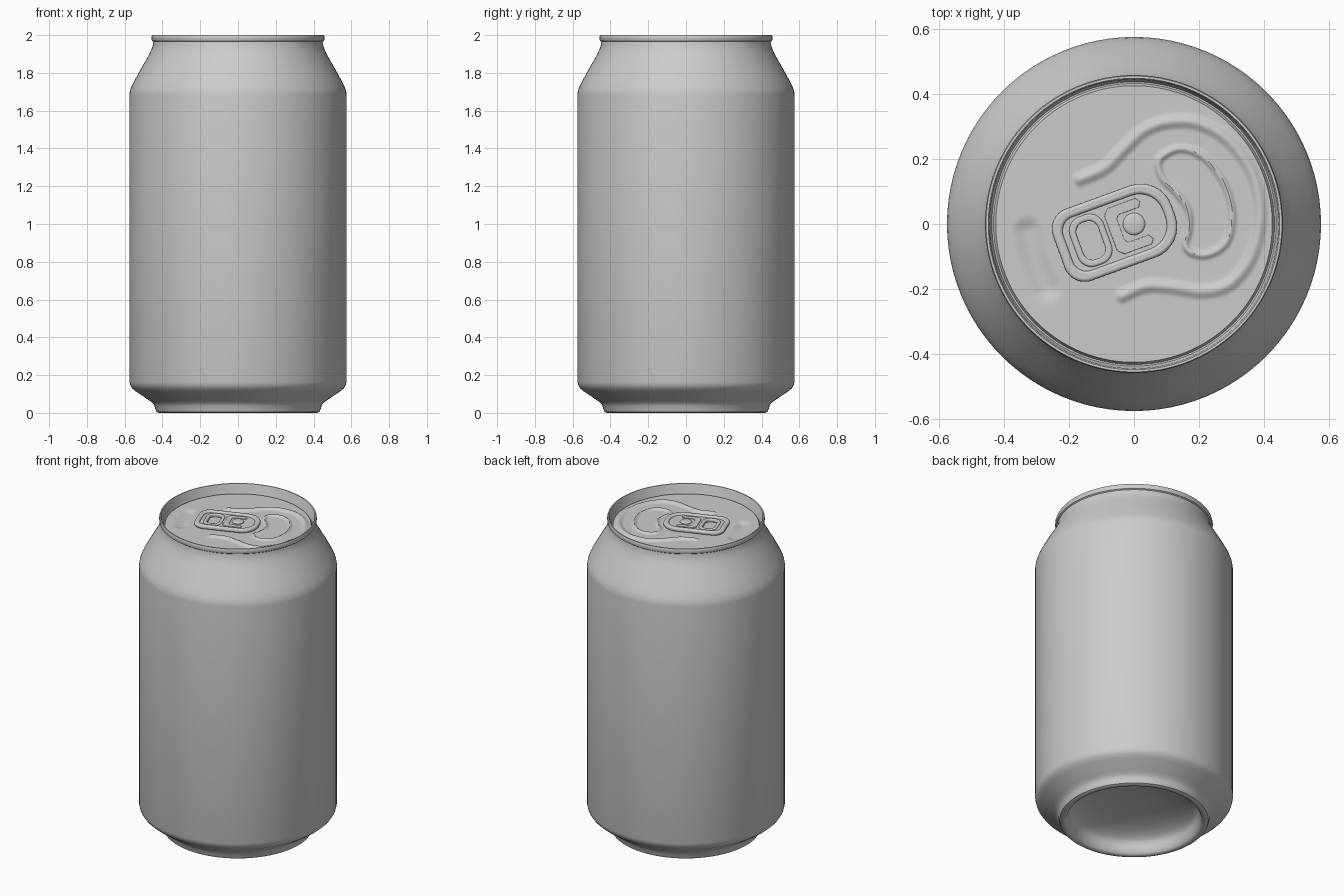
import bpy, bmesh, math
from mathutils import Vector, Matrix, kdtree

cube = bpy.data.objects.get("Cube")
if cube:
    bpy.data.objects.remove(cube, do_unlink=True)

metal = bpy.data.materials.new("grey_metal")
metal.use_nodes = True
GREY = (0.6, 0.6, 0.6, 1)
metal.diffuse_color = GREY
metal.node_tree.nodes["Principled BSDF"].inputs["Base Color"].default_value = GREY

PANEL_Z = 1.945
SEG = 96


def finish(ob):
    """Assign the material and smooth the gentle edges."""
    ob.data.materials.clear()
    ob.data.materials.append(metal)
    bpy.ops.object.select_all(action='DESELECT')
    ob.select_set(True)
    bpy.context.view_layer.objects.active = ob
    bpy.ops.object.shade_smooth_by_angle(angle=math.radians(35))


def lathe(name, profile, seg=SEG, centre=(0, 0), height=None):
    """Revolve (radius, z) points; height(x, y) optionally adds relief."""
    bm = bmesh.new()
    rings = []
    for r, z in profile:
        ring = []
        for i in range(1 if r == 0 else seg):
            a = 2 * math.pi * i / seg
            x, y = centre[0] + r * math.cos(a), centre[1] + r * math.sin(a)
            ring.append(bm.verts.new((x, y, z + (height(x, y) if height else 0))))
        rings.append(ring)
    for a, b in zip(rings, rings[1:]):
        for i in range(seg):
            j = (i + 1) % seg
            quad = [a[i % len(a)], a[j % len(a)], b[j % len(b)], b[i % len(b)]]
            bm.faces.new(list(dict.fromkeys(quad)))
    me = bpy.data.meshes.new(name)
    bm.to_mesh(me)
    bm.free()
    ob = bpy.data.objects.new(name, me)
    bpy.context.collection.objects.link(ob)
    finish(ob)
    return ob


def smooth_path(pts, closed=False, steps=24):
    """Catmull-Rom samples through 2D points."""
    p = [Vector((x, y, 0)) for x, y in pts]
    n = len(p)
    get = (lambda i: p[i % n]) if closed else (lambda i: p[max(0, min(n - 1, i))])
    out = []
    for i in range(n if closed else n - 1):
        a, b, c, d = (get(i + k) for k in (-1, 0, 1, 2))
        for s in range(steps):
            t = s / steps
            out.append(0.5 * (2 * b + (c - a) * t + (2 * a - 5 * b + 4 * c - d) * t * t
                              + (3 * b - a - 3 * c + d) * t ** 3))
    return out


def tree_of(points):
    tree = kdtree.KDTree(len(points))
    for i, p in enumerate(points):
        tree.insert(p, i)
    tree.balance()
    return tree


# Can body: domed base, stand ring, wall, shoulder, rolled rim, inner wall
dome = [(0.375 * math.sin(a), 0.05 + 0.10 * math.cos(a))
        for a in (math.pi / 2 * k / 10 for k in range(11))]
body = dome + [
    (0.385, 0.025), (0.393, 0.008), (0.405, 0.0), (0.42, 0.0), (0.432, 0.006),
    (0.438, 0.02), (0.442, 0.038), (0.452, 0.052), (0.47, 0.066), (0.54, 0.113),
    (0.56, 0.13), (0.57, 0.145), (0.575, 0.165), (0.575, 1.685), (0.572, 1.705),
    (0.563, 1.73), (0.545, 1.765), (0.515, 1.82), (0.485, 1.872), (0.467, 1.905),
    (0.456, 1.93), (0.45, 1.95), (0.448, 1.965), (0.455, 1.97), (0.458, 1.98),
    (0.458, 1.992), (0.455, 2.0), (0.448, 2.0), (0.444, 1.993), (0.44, 1.935),
    (0.437, 1.93), (0.432, 1.93), (0.429, 1.935), (0.425, PANEL_Z)]
lathe("can_body", body)

# Paths of the pressed relief on the lid
outer_bead = tree_of(smooth_path([
    (-.166, .138), (-.09, .172), (-.028, .234), (.034, .289), (.11, .314), (.203, .308),
    (.295, .252), (.366, .15), (.388, .028), (.363, -.095), (.30, -.18), (.218, -.207),
    (.11, -.194), (.034, -.192), (-.037, -.222)]))
mouth_pts = [
    (.065, .197), (.095, .23), (.15, .243), (.22, .212), (.28, .135), (.308, .043),
    (.30, -.043), (.27, -.086), (.218, -.108), (.172, -.098), (.154, -.07), (.166, -.02),
    (.163, .043), (.126, .098), (.08, .145)]
mouth_bead = tree_of(smooth_path(
    [(.2 + (x - .2) * .93, .07 + (y - .07) * .93) for x, y in mouth_pts], True))
dimple = tree_of(smooth_path([(-.326, -.025), (-.305, -.11), (-.268, -.197)]))


def bump(tree, x, y, half_width):
    d = tree.find((x, y, 0))[2] / half_width
    return 0.5 + 0.5 * math.cos(math.pi * d) if d < 1 else 0


def relief(x, y):
    return (0.011 * bump(outer_bead, x, y, .028) + 0.010 * bump(mouth_bead, x, y, .018)
            - 0.012 * bump(dimple, x, y, .055))


# Lid panel with beads, mouth outline and finger dimple
RINGS = 85
lathe("lid_panel", [(0.425 * i / RINGS, PANEL_Z) for i in range(RINGS, -1, -1)],
      seg=288, height=relief)

# Pull tab, laid out along its own axis then turned into place
TAB = Matrix.Translation((-.055, -.022, 0)) @ Matrix.Rotation(math.radians(20), 4, 'Z')


def rounded(cx, cy, hx, hy, r_left, r_right):
    """Rounded rectangle with separate corner radii at its two ends."""
    pts = []
    for sx, sy, start, r in ((1, 1, 0, r_right), (-1, 1, 90, r_left),
                             (-1, -1, 180, r_left), (1, -1, 270, r_right)):
        for k in range(9):
            a = math.radians(start + 90 * k / 8)
            pts.append((cx + sx * (hx - r) + r * math.cos(a),
                        cy + sy * (hy - r) + r * math.sin(a)))
    return pts


def plate(name, outlines, z_low, z_high, bevel):
    """Filled flat shape; inner outlines become holes."""
    cu = bpy.data.curves.new(name, 'CURVE')
    cu.dimensions, cu.fill_mode = '2D', 'BOTH'
    cu.bevel_depth, cu.bevel_resolution, cu.offset = bevel, 2, -bevel
    cu.extrude = (z_high - z_low) / 2 - bevel
    for pts in outlines:
        sp = cu.splines.new('POLY')
        sp.points.add(len(pts) - 1)
        for p, (x, y) in zip(sp.points, pts):
            p.co = (x, y, 0, 1)
        sp.use_cyclic_u = True
    ob = bpy.data.objects.new(name, cu)
    bpy.context.collection.objects.link(ob)
    ob.matrix_world = Matrix.Translation((0, 0, (z_low + z_high) / 2)) @ TAB
    bpy.ops.object.select_all(action='DESELECT')
    ob.select_set(True)
    bpy.context.view_layer.objects.active = ob
    bpy.ops.object.convert(target='MESH')
    finish(bpy.context.object)


hole = rounded(-.083, 0, .035, .06, .03, .03)
plate("tab_plate", [rounded(0, 0, .178, .11, .06, .09), hole], 1.949, 1.962, .003)
plate("tab_curled_edge", [rounded(0, 0, .187, .117, .065, .1),
                          rounded(0, 0, .157, .087, .045, .075)], 1.947, 1.971, .009)
plate("tab_finger_hole_collar", [rounded(-.083, 0, .055, .08, .045, .045), hole],
      1.95, 1.968, .006)

# C-shaped tongue around the rivet, open toward the mouth
tongue = [(.09, .075), (.0, .075), (-.018, .057), (-.018, -.057), (.0, -.075), (.09, -.075),
          (.10, -.06), (.09, -.045), (.025, -.045), (.015, -.035), (.015, .035),
          (.025, .045), (.09, .045), (.10, .06)]
plate("tab_tongue", [tongue], 1.958, 1.966, .002)

# Rivet
lathe("rivet", [(.034, 1.945), (.034, 1.966), (.031, 1.97), (.025, 1.972), (0, 1.972)], seg=32)
